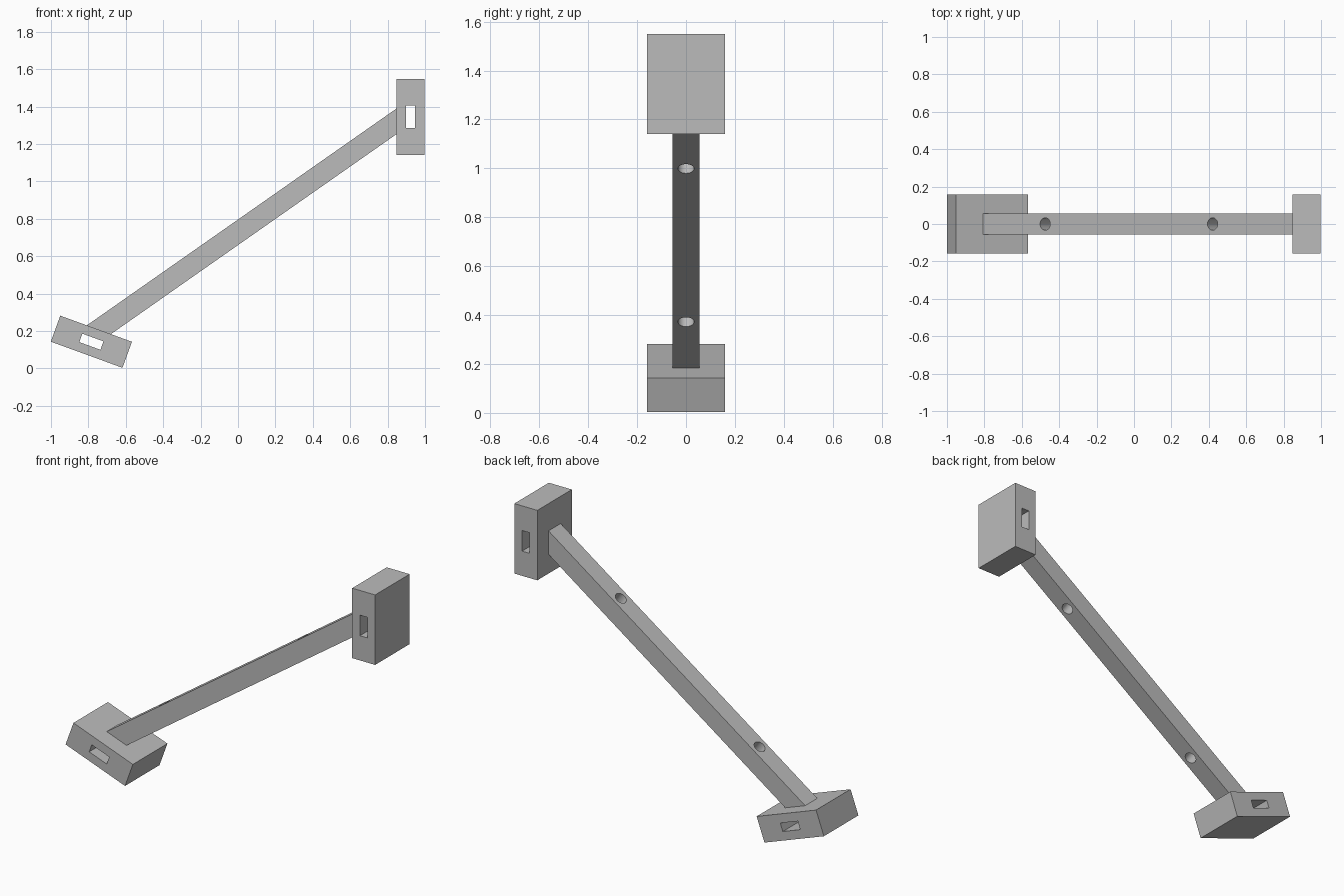
import bpy, bmesh
from math import radians, sin, cos
from mathutils import Matrix, Vector

if "Cube" in bpy.data.objects:
    bpy.data.objects.remove(bpy.data.objects["Cube"], do_unlink=True)

grey = bpy.data.materials.new("plain grey")
grey.use_nodes = True
colour = (0.5, 0.5, 0.5, 1)
grey.diffuse_color = colour
grey.node_tree.nodes["Principled BSDF"].inputs["Base Color"].default_value = colour


def finish(name, bm):
    bmesh.ops.recalc_face_normals(bm, faces=bm.faces)
    mesh = bpy.data.meshes.new(name)
    bm.to_mesh(mesh)
    bm.free()
    mesh.materials.append(grey)
    obj = bpy.data.objects.new(name, mesh)
    bpy.context.collection.objects.link(obj)
    return obj


def box(name, size, matrix):
    bm = bmesh.new()
    bmesh.ops.create_cube(bm, size=1, matrix=matrix @ Matrix.Diagonal((*size, 1)))
    return finish(name, bm)


def cut(target, cutter):
    mod = target.modifiers.new("cut", "BOOLEAN")
    mod.operation = "DIFFERENCE"
    mod.solver = "EXACT"
    mod.object = cutter
    bpy.context.view_layer.objects.active = target
    bpy.ops.object.modifier_apply(modifier=mod.name)
    bpy.data.objects.remove(cutter, do_unlink=True)


def slotted_block(name, x, z, tilt):
    # thick plate with a rectangular slot running front to back
    place = Matrix.Translation((x, 0, z)) @ Matrix.Rotation(tilt, 4, "Y")
    block = box(name, (0.408, 0.318, 0.148), place)
    cut(block, box("slot_cutter", (0.12, 0.6, 0.048), place))


slotted_block("foot_block", -0.784, 0.143, radians(20))
slotted_block("wall_block", 0.922, 1.345, radians(90))

# Square beam, mitred to sit against both blocks
slope = radians(35)
along = Vector((cos(slope), 0, sin(slope)))
normal = Vector((-sin(slope), 0, cos(slope)))
middle = Vector((0, 0, 0.728))
half = 0.056


def on_edge(x, side):
    p = middle + normal * half * side
    return p + along * ((x - p.x) / along.x)


bm = bmesh.new()
corners = [on_edge(-0.808, 1), on_edge(0.85, 1), on_edge(0.85, -1), on_edge(-0.685, -1)]
face = bm.faces.new([bm.verts.new(p + Vector((0, -half, 0))) for p in corners])
new = bmesh.ops.extrude_face_region(bm, geom=[face])["geom"]
bmesh.ops.translate(bm, vec=(0, 2 * half, 0),
                    verts=[v for v in new if isinstance(v, bmesh.types.BMVert)])
beam = finish("diagonal_beam", bm)

# Two round bolt holes square to the beam
for x in (-0.475, 0.42):
    centre = on_edge(x, 1) - normal * half
    bm = bmesh.new()
    bmesh.ops.create_cone(bm, cap_ends=True, segments=32, radius1=0.033, radius2=0.033, depth=0.3,
                          matrix=Matrix.Translation(centre) @ Matrix.Rotation(-slope, 4, "Y"))
    cut(beam, finish("hole_cutter", bm))

bpy.ops.object.select_all(action="DESELECT")
beam.select_set(True)
bpy.context.view_layer.objects.active = beam
bpy.ops.object.shade_smooth_by_angle(angle=radians(30))
